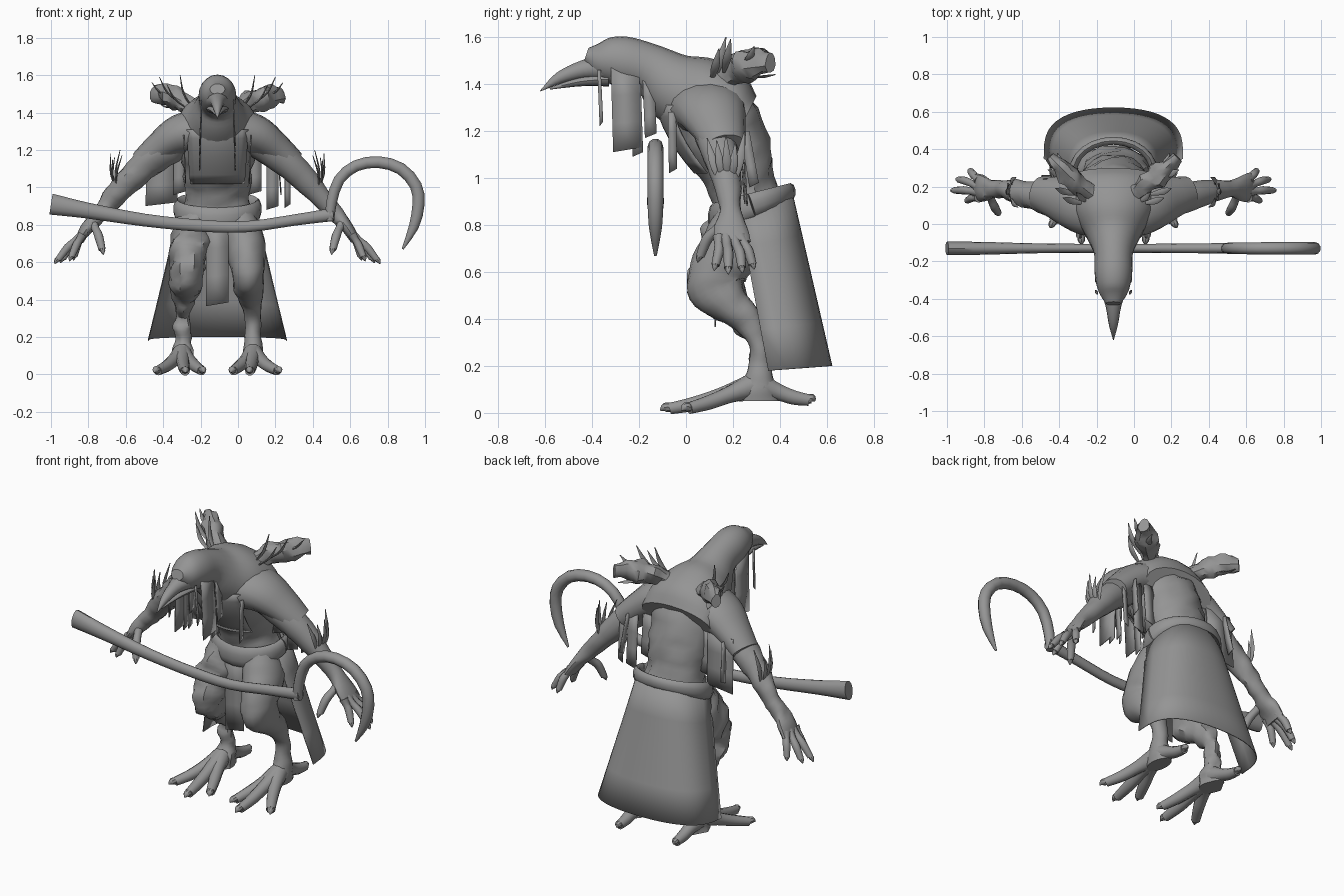
import bpy
import bmesh
from math import sin, cos, pi, radians
from mathutils import Vector, noise

default_cube = bpy.data.objects.get("Cube")
if default_cube:
    bpy.data.objects.remove(default_cube, do_unlink=True)

AXIS_X, AXIS_Y, AXIS_Z = Vector((1, 0, 0)), Vector((0, 1, 0)), Vector((0, 0, 1))
BODY_SHIFT = -.11  # the body stands beside the middle of the long staff

grey = bpy.data.materials.new("plain_grey")
grey.use_nodes = True
grey.diffuse_color = (.3, .3, .3, 1)
grey.node_tree.nodes["Principled BSDF"].inputs["Base Color"].default_value = (.3, .3, .3, 1)


def make(name, verts, faces, shift=BODY_SHIFT, thickness=0, angle=40):
    """Create a smooth-shaded object, optionally a thin sheet."""
    mesh = bpy.data.meshes.new(name)
    bm = bmesh.new()
    points = [bm.verts.new(Vector(v) + AXIS_X * shift) for v in verts]
    for face in faces:
        bm.faces.new([points[i] for i in face])
    bmesh.ops.recalc_face_normals(bm, faces=bm.faces)
    bm.to_mesh(mesh)
    bm.free()
    mesh.materials.append(grey)
    obj = bpy.data.objects.new(name, mesh)
    bpy.context.collection.objects.link(obj)
    bpy.ops.object.select_all(action="DESELECT")
    obj.select_set(True)
    bpy.context.view_layer.objects.active = obj
    bpy.ops.object.shade_smooth_by_angle(angle=radians(angle))
    if thickness:
        solid = obj.modifiers.new("thickness", "SOLIDIFY")
        solid.thickness = thickness
        solid.offset = 0
    return obj


def resample(stations, steps):
    """Run a smooth curve through the stations (position and radii)."""
    rows = [Vector(s if len(s) == 5 else (*s, s[-1])) for s in stations]
    rows = [rows[0] * 2 - rows[1]] + rows + [rows[-1] * 2 - rows[-2]]
    result = []
    for a, b, c, d in zip(rows, rows[1:], rows[2:], rows[3:]):
        for k in range(steps):
            t = k / steps
            result.append(b + (c - a) * (t / 2) + (a * 2 - b * 5 + c * 4 - d) * (t * t / 2)
                          + (b * 3 - a - c * 3 + d) * (t ** 3 / 2))
    return result + [rows[-2]]


def tube(name, stations, ref=AXIS_X, sides=12, steps=4, side=1, bump=0, **options):
    """Loft ellipses along stations given as x, y, z, radius along ref, other radius."""
    rows = resample(stations, steps)
    centres = [Vector((r[0] * side, r[1], r[2])) for r in rows]
    last = len(rows) - 1
    verts, faces = [], []
    for i, row in enumerate(rows):
        tangent = (centres[min(i + 1, last)] - centres[max(i - 1, 0)]).normalized()
        across = (ref - tangent * ref.dot(tangent)).normalized()
        other = tangent.cross(across)
        for j in range(sides):
            turn = 2 * pi * j / sides
            ray = across * max(row[3], .001) * cos(turn) + other * max(row[4], .001) * sin(turn)
            point = centres[i] + ray
            verts.append(point + ray.normalized() * noise.noise(point * 16) * bump)
    for i in range(last):
        for j in range(sides):
            k = (j + 1) % sides
            faces.append([i * sides + j, i * sides + k, (i + 1) * sides + k, (i + 1) * sides + j])
    faces += [list(range(sides)), list(range(last * sides, (last + 1) * sides))]
    return make(name, verts, faces, **options)


def sheet(name, columns, rows, place):
    """Build a thin cloth from a function of two 0..1 parameters."""
    verts = [place(i / columns, j / rows) for j in range(rows + 1) for i in range(columns + 1)]
    width = columns + 1
    faces = [[j * width + i, j * width + i + 1, (j + 1) * width + i + 1, (j + 1) * width + i]
             for j in range(rows) for i in range(columns)]
    return make(name, verts, faces, thickness=.006)


def strip(name, top, bottom, direction, width):
    """Hang a narrow rag with a slanted end."""
    top, bottom, half = Vector(top), Vector(bottom), direction * width / 2
    return sheet(name, 1, 3, lambda u, v: top.lerp(bottom, v) + half * (2 * u - 1)
                 + AXIS_Z * (.02 * v * u))


def leaf(name, base, tip, width, side):
    """Make a slim bent feather."""
    base, tip = Vector(base), Vector(tip)
    middle = base.lerp(tip, .5) + Vector((.015, 0, -.01))
    return tube(name, [(*base, width * .4, .004), (*middle, width, .006), (*tip, .002, .002)],
                AXIS_Y, 6, 3, side)


def digit(name, root, knuckle, tip, radius, side, ref, flare=1.2):
    """Make a toe or finger that swells at the joint and ends in a claw."""
    root, knuckle, tip = Vector(root), Vector(knuckle), Vector(tip)
    claw = knuckle.lerp(tip, .72)
    tube(name, [(*root, radius * flare), (*root.lerp(knuckle, .5), radius * (flare + .6) / 2),
                (*knuckle, radius), (*claw, radius * .8)], ref, 10, 3, side)
    arch = claw.lerp(tip, .5) + AXIS_Z * radius * .3
    tube(name + "_claw", [(*knuckle.lerp(tip, .6), radius * .6), (*arch, radius * .6),
                          (*tip, .002)], ref, 8, 3, side)


# Torso, hooded neck and beak
tube("torso", [(0, .25, .7, .13, .1), (0, .27, .82, .2, .15), (0, .25, .94, .17, .14),
               (0, .21, 1.06, .18, .16), (0, .14, 1.2, .2, .19), (0, .06, 1.32, .2, .18)],
     sides=20, bump=.02)
tube("hood", [(0, -.425, 1.525, .04, .03), (0, -.36, 1.505, .08, .085), (0, -.27, 1.495, .1, .108),
              (0, -.15, 1.46, .105, .11), (0, -.05, 1.39, .15, .15), (0, .05, 1.34, .21, .18),
              (0, .17, 1.29, .24, .17), (0, .25, 1.25, .23, .11)], sides=20)
tube("upper_beak", [(0, -.34, 1.47, .075, .06), (0, -.44, 1.46, .042, .04),
                    (0, -.54, 1.425, .024, .025), (0, -.62, 1.37, .002)])
tube("lower_beak", [(0, -.33, 1.42, .06, .03), (0, -.45, 1.41, .035, .02), (0, -.58, 1.38, .004)])


# Cloths: chest bib, back skirt and loincloth
def bib_point(u, v):
    x = (2 * u - 1) * (.165 - .02 * v)
    return x, -.122 + .16 * v ** 1.6 + 2.5 * x * x, 1.31 - .29 * v


def skirt_point(u, v):
    turn = pi * u
    a, b = cos(turn), abs(sin(turn)) ** .6
    x = (.2 + .17 * v) * abs(a) ** .9 * (1 if a > 0 else -1)
    return x, .22 + .13 * v + (.23 + .04 * v) * b, .88 - .7 * v + b * (.06 - .04 * v)


sheet("chest_bib", 10, 6, bib_point)
sheet("back_skirt", 24, 4, skirt_point)
strip("loincloth", (0, .12, .83), (0, .125, .365), AXIS_X, .12)
strip("torn_shawl_corner", (-.29, .24, 1.22), (-.3, .26, .9), AXIS_X, .17)

# Rolled belt, lower in front than behind
turns = [2 * pi * k / 24 for k in range(25)]
tube("belt", [(.215 * cos(t), .28 + .165 * sin(t), .885 + .055 * sin(t), .05 - .012 * sin(t), .022)
              for t in turns], AXIS_Z, 10, 1)

# Limbs and ornaments on each side
for side, label in ((1, "left_"), (-1, "right_")):
    rough = .008 if side > 0 else .03
    tube(label + "leg", [(.11, .24, .82, .1, .12), (.145, .19, .7, .11, .13),
                         (.16, .135, .6, .095, .12), (.165, .135, .53, .085, .125),
                         (.17, .19, .46, .08, .085), (.18, .265, .39, .06, .06),
                         (.19, .31, .29, .042, .042), (.19, .315, .19, .046, .05),
                         (.19, .31, .11, .055, .075), (.19, .31, .05, .05, .085)],
         sides=16, steps=5, side=side, bump=rough)
    for toe, root, knuckle, tip in (("inner", .27, (.12, .1, .045), (.07, -.02, .01)),
                                    ("middle", .27, (.18, .04, .04), (.17, -.11, .01)),
                                    ("outer", .27, (.27, .1, .045), (.34, -.02, .01)),
                                    ("rear", .33, (.19, .46, .065), (.19, .55, .05))):
        digit(label + toe + "_toe", (.19, root, .11), knuckle, tip, .032, side, AXIS_X, 1.7)

    tube(label + "arm", [(.18, .1, 1.28, .1), (.34, .13, 1.16, .085), (.46, .16, 1.05, .072),
                         (.55, .18, .95, .056), (.63, .19, .86, .045), (.69, .19, .79, .07, .034),
                         (.735, .2, .72, .075, .025)], AXIS_Y, 14, 4, side, rough * .5)
    for number, knuckle, tip in ((1, (.755, .14, .69), (.79, .12, .605)),
                                 (2, (.8, .18, .68), (.87, .18, .59)),
                                 (3, (.79, .23, .68), (.84, .24, .595)),
                                 (4, (.75, .265, .69), (.77, .29, .61))):
        root = (.72, .14 + .03 * (number - 1), .75)
        digit(f"{label}finger_{number}", root, knuckle, tip, .022, side, AXIS_Y)
    digit(label + "thumb", (.67, .17, .82), (.635, .09, .74), (.61, .05, .64), .024, side, AXIS_X)

    # Shawl sleeve with ragged strips
    tube(label + "shawl_sleeve", [(.06, .09, 1.3, .18, .13), (.2, .11, 1.28, .15, .11),
                                  (.31, .14, 1.21, .115, .085), (.4, .165, 1.13, .09, .072)],
         AXIS_Y, 16, 4, side)
    rags = ((1, .2, .25, 1.22, .96, .07), (2, .295, .26, 1.2, .88, .065),
            (3, .375, .25, 1.18, .89, .03))
    for number, x, y, top, end, width in rags if side > 0 else rags[:1]:
        strip(f"{label}back_rag_{number}", (x * side, y - .02, top), (x * side, y, end),
              AXIS_X, width)
    strip(label + "front_rag", (.18 * side, -.06, 1.28), (.17 * side, -.055, 1.02), AXIS_Y, .035)
    strip(label + "side_rag", (.32 * side, .25, 1.2), (.34 * side, .29, .96), AXIS_Y, .04)

    # Rags hanging beside the face
    for number, y, top, end, width in ((1, -.37, 1.46, 1.22, .015), (2, -.26, 1.47, 1.11, .12),
                                       (3, -.215, 1.4, 1.09, .045), (4, -.16, 1.43, 1.17, .05)):
        strip(f"{label}face_rag_{number}", (.085 * side, y, top), (.095 * side, y + .01, end),
              AXIS_Y, width)

    # Broken shoulder stump with feathers
    tube(label + "shoulder_stump", [(.08, .13, 1.39, .06), (.17, .2, 1.45, .05),
                                    (.25, .27, 1.485, .065, .055), (.34, .36, 1.495, .04, .025)],
         AXIS_Z, 10, 4, side, .03)
    for number, base, tip in ((1, (.13, .12, 1.42), (.2, .17, 1.6)),
                              (2, (.16, .11, 1.42), (.27, .14, 1.55)),
                              (3, (.2, .16, 1.45), (.31, .19, 1.59)),
                              (4, (.24, .25, 1.48), (.35, .29, 1.56)),
                              (5, (.2, .24, 1.44), (.3, .38, 1.44))):
        leaf(f"{label}shoulder_feather_{number}", base, tip, .018, side)

    # Forearm feathers
    for number, y, x, height in ((1, .09, .51, 1.17), (2, .13, .55, 1.16), (3, .17, .57, 1.18),
                                 (4, .21, .56, 1.15), (5, .25, .52, 1.2)):
        leaf(f"{label}forearm_feather_{number}", (.54, .1 + y * .45, .99), (x, y, height), .018, side)

# Long staff and its curved hook
tube("staff", [(-1, -.13, .91, .036, .056), (-.97, -.13, .905, .036, .054),
               (-.8, -.13, .875, .034, .042), (-.5, -.13, .825, .026, .034),
               (-.2, -.13, .795, .024, .032), (.05, -.13, .79, .024, .03),
               (.3, -.13, .825, .026, .03), (.51, -.13, .855, .028, .035)],
     AXIS_Y, 12, 3, shift=0)
tube("staff_hook", [(.49, -.13, .82, .025), (.5, -.13, .92, .03), (.54, -.13, 1.04, .031),
                    (.63, -.13, 1.115, .032), (.75, -.13, 1.135, .033), (.87, -.13, 1.1, .034),
                    (.95, -.13, 1.01, .034), (.965, -.13, .91, .034), (.94, -.13, .79, .028),
                    (.88, -.13, .67, .006)], AXIS_Y, 10, 2, shift=0)
